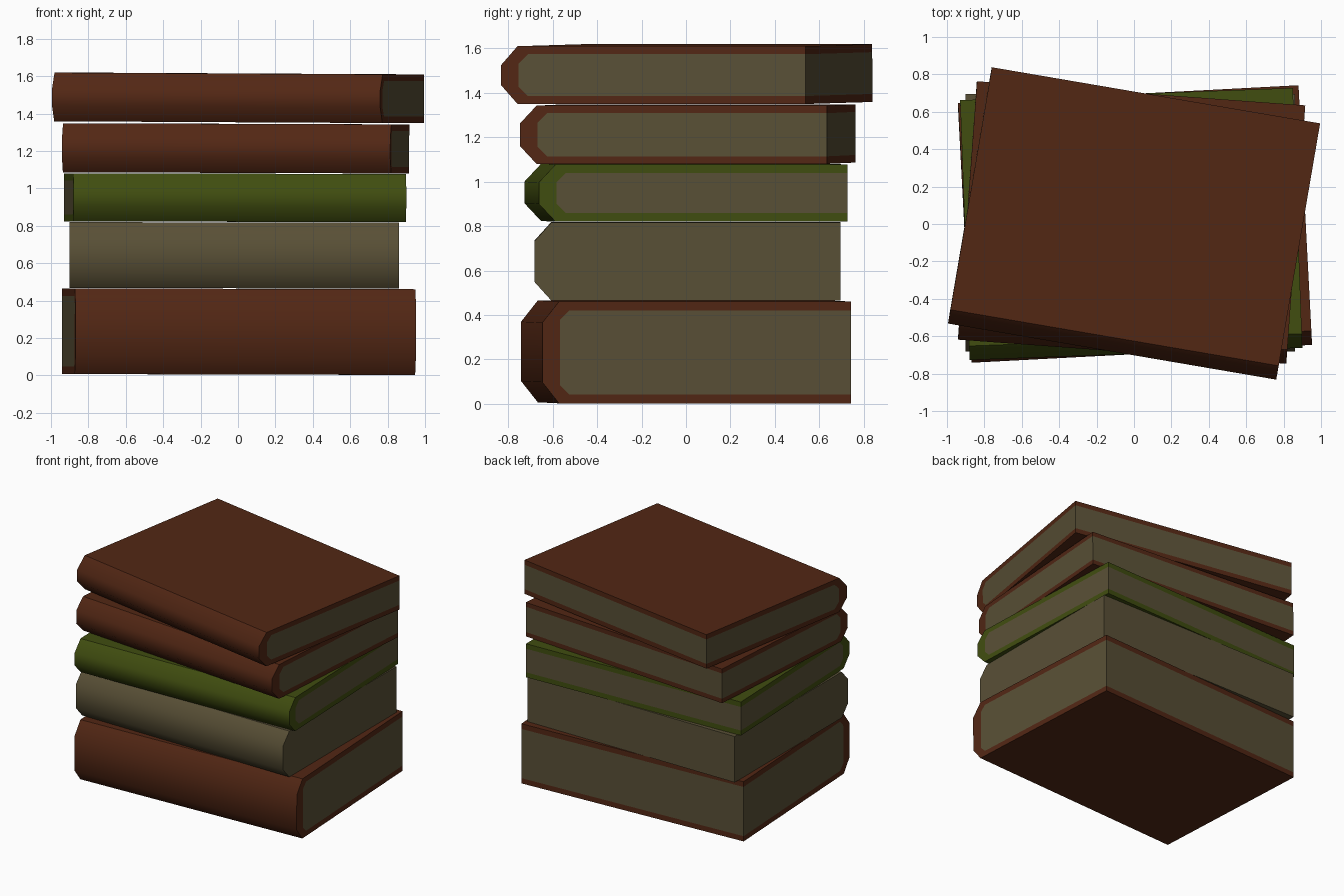
import bpy, bmesh, math

if "Cube" in bpy.data.objects:
    bpy.data.objects.remove(bpy.data.objects["Cube"])


def material(name, color):
    m = bpy.data.materials.new(name)
    m.diffuse_color = (*color, 1)
    m.use_nodes = True
    m.node_tree.nodes["Principled BSDF"].inputs["Base Color"].default_value = m.diffuse_color
    return m


BROWN = material("brown leather", (0.085, 0.020, 0.007))
GREEN = material("green cloth", (0.052, 0.075, 0.005))
PAPER = material("aged paper", (0.100, 0.080, 0.037))


def profile(front, back, low, high, run, rise):
    """Side outline (y, z): open at the back, chamfered at the spine."""
    return [(back, low), (front + run, low), (front, low + rise),
            (front, high - rise), (front + run, high), (back, high)]


def book(name, cover, width, depth, height, center, turn, roll, rise, board):
    """Closed book: spine towards -y, page block flush with the cover edges."""
    d, h = depth / 2, height / 2
    outer = profile(-d, d, -h, h, 0.075, rise)
    inner = profile(-d + 0.08, d, -h + board, h - board, 0.042, 0.042)
    n = len(outer)
    bm = bmesh.new()
    ring = {}
    for side in (-1, 1):
        for key, points in (("out", outer), ("in", inner)):
            ring[side, key] = [bm.verts.new((side * width / 2, y, z)) for y, z in points]

    # Cover: outer wrap and the rims around the pages at both ends
    lo, ro = ring[-1, "out"], ring[1, "out"]
    li, ri = ring[-1, "in"], ring[1, "in"]
    spine = []
    for i in range(n - 1):
        f = bm.faces.new((lo[i], ro[i], ro[i + 1], lo[i + 1]))
        if 0 < i < n - 2:
            spine.append(f)
        for a, b in ((lo, li), (ro, ri)):
            bm.faces.new((a[i], a[i + 1], b[i + 1], b[i]))
    # Board edges at the back
    for i in (0, n - 1):
        bm.faces.new((lo[i], ro[i], ri[i], li[i]))
    # Page block: both ends and the back
    for loop in (li, ri, (li[0], ri[0], ri[-1], li[-1])):
        bm.faces.new(loop).material_index = 1

    # Rounded shading on the spine only
    for f in spine:
        f.smooth = True
    for e in bm.edges:
        e.smooth = all(f in spine for f in e.link_faces)
    bmesh.ops.recalc_face_normals(bm, faces=bm.faces)

    mesh = bpy.data.meshes.new(name)
    bm.to_mesh(mesh)
    bm.free()
    mesh.materials.append(cover)
    mesh.materials.append(PAPER)
    ob = bpy.data.objects.new(name, mesh)
    ob.location = center
    ob.rotation_euler = (0, math.radians(roll), math.radians(turn))
    bpy.context.collection.objects.link(ob)


# Stack from bottom to top
book("bottom_book", BROWN, 1.823, 1.39, 0.458, (0.005, 0.0, 0.234), 3.0, 0.15, 0.095, 0.040)
book("paper_book", PAPER, 1.76, 1.375, 0.352, (-0.02, 0.007, 0.642), 0.0, 0.1, 0.083, 0.035)
book("green_book", GREEN, 1.78, 1.39, 0.257, (-0.015, 0.0, 0.950), 2.1, 0.1, 0.08, 0.038)
book("upper_book", BROWN, 1.76, 1.385, 0.262, (-0.013, 0.008, 1.214), -4.2, 0.2, 0.08, 0.034)
book("top_book", BROWN, 1.78, 1.39, 0.260, (0.0, 0.003, 1.484), -9.7, 0.3, 0.085, 0.036)
